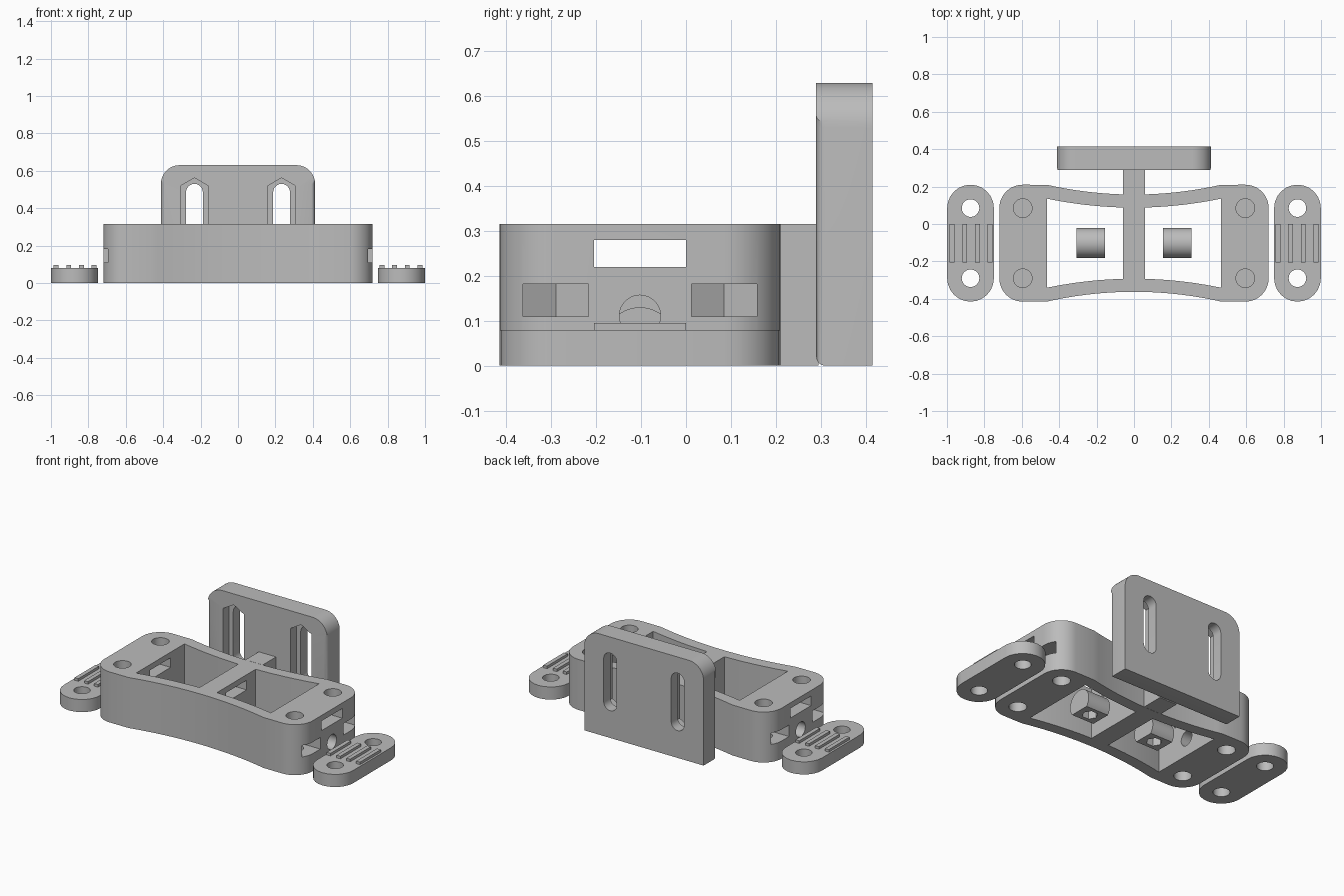
import bpy, bmesh
from math import sin, cos, pi, radians

if "Cube" in bpy.data.objects:
    bpy.data.objects.remove(bpy.data.objects["Cube"])

grey = bpy.data.materials.new("plain grey")
grey.use_nodes = True
grey.diffuse_color = (0.5, 0.5, 0.5, 1)
grey.node_tree.nodes["Principled BSDF"].inputs["Base Color"].default_value = (0.5, 0.5, 0.5, 1)

MID = -0.1025   # centre line of the body in y
HALF = 0.3125   # half depth of the body
TOP = 0.315
PLACE = {"x": lambda a, b, t: (t, a, b),
         "y": lambda a, b, t: (a, t, b),
         "z": lambda a, b, t: (a, b, t)}


def prism(name, points, axis, low, high):
    """Extrude a flat profile along an axis."""
    bm = bmesh.new()
    face = bm.faces.new([bm.verts.new(PLACE[axis](a, b, low)) for a, b in points])
    new = bmesh.ops.extrude_face_region(bm, geom=[face])["geom"]
    step = PLACE[axis](0, 0, high - low)
    bmesh.ops.translate(bm, vec=step, verts=[v for v in new if isinstance(v, bmesh.types.BMVert)])
    bmesh.ops.recalc_face_normals(bm, faces=bm.faces)
    mesh = bpy.data.meshes.new(name)
    bm.to_mesh(mesh)
    bm.free()
    mesh.materials.append(grey)
    ob = bpy.data.objects.new(name, mesh)
    bpy.context.collection.objects.link(ob)
    return ob


def arc(cx, cy, r, start, end, n=12):
    return [(cx + r * cos(radians(start + (end - start) * i / n)),
             cy + r * sin(radians(start + (end - start) * i / n))) for i in range(n + 1)]


def circle(cx, cy, r, n=32):
    return arc(cx, cy, r, 0, 360, n)[:-1]


def rect(a0, a1, b0, b1):
    return [(a0, b0), (a1, b0), (a1, b1), (a0, b1)]


def cut(ob, cutters):
    """Subtract the cutters, then discard them."""
    for c in cutters:
        mod = ob.modifiers.new("cut", "BOOLEAN")
        mod.operation, mod.solver, mod.object = "DIFFERENCE", "EXACT", c
    dg = bpy.context.evaluated_depsgraph_get()
    mesh = bpy.data.meshes.new_from_object(ob.evaluated_get(dg))
    ob.modifiers.clear()
    ob.data = mesh
    for c in cutters:
        bpy.data.objects.remove(c)


def smooth(ob):
    bpy.ops.object.select_all(action="DESELECT")
    ob.select_set(True)
    bpy.context.view_layer.objects.active = ob
    bpy.ops.object.shade_smooth_by_angle(angle=radians(25))


def waist(x, centre, rise=0.052):
    return centre + rise * (x / 0.465) ** 2


# Waisted body outline, mirrored in x and y
xs = [0.465 * i / 12 for i in range(13)]
quarter = [(x, waist(x, 0.26)) for x in xs] + arc(0.595, HALF - 0.125, 0.125, 90, 0)
half = quarter + [(x, -y) for x, y in reversed(quarter)]
outline = half + [(-x, y) for x, y in reversed(half)][1:-1]
body = prism("body", [(x, y + MID) for x, y in outline], "z", 0, TOP)

cutters = []
px = [0.06 + 0.405 * i / 10 for i in range(11)]
for s in (1, -1):
    # Open pocket beside the centre bar
    top = [(s * x, MID + waist(x, 0.19, 0.048)) for x in px]
    low = [(s * x, MID - waist(x, 0.19, 0.048)) for x in reversed(px)]
    cutters.append(prism("pocket_cut", top + low, "z", -0.1, 0.5))
    # Round hole through each end wall
    lo, hi = sorted((s * 0.4, s * 0.8))
    cutters.append(prism("end_hole_cut", circle(MID, 0.111, 0.046), "x", lo, hi))
    for y in (MID - 0.1875, MID + 0.1875):
        # Bolt holes above and below a side-loading nut slot
        bolt = circle(s * 0.595, y, 0.05)
        cutters.append(prism("bolt_top_cut", bolt, "z", 0.19, 0.5))
        cutters.append(prism("bolt_low_cut", bolt, "z", -0.1, 0.14))
        nut = [(s * 0.511, y), (s * 0.553, y - 0.073), (s * 0.8, y - 0.073),
               (s * 0.8, y + 0.073), (s * 0.553, y + 0.073)]
        cutters.append(prism("nut_slot_cut", nut, "z", 0.11, 0.182))
# Strap slot through the full length
cutters.append(prism("strap_cut", rect(-0.205, 0, 0.22, 0.28), "x", -1, 1))
cut(body, cutters)
smooth(body)

# Bar joining the body to the back plate
prism("plate_bar", rect(-0.06, 0.06, 0.159, 0.295), "z", 0, TOP)

# Upright back plate with rounded top corners
shape = ([(-0.412, 0), (0.412, 0)] + arc(0.312, 0.53, 0.1, 0, 90) + arc(-0.312, 0.53, 0.1, 90, 180))
plate = prism("back_plate", shape, "y", 0.29, 0.415)
bm = bmesh.new()
bm.from_mesh(plate.data)
front = [e for e in bm.edges if all(v.co.y < 0.3 and abs(v.co.x) > 0.411 for v in e.verts)]
bmesh.ops.bevel(bm, geom=front, offset=0.02, segments=4, profile=0.5, affect="EDGES")
bm.to_mesh(plate.data)
bm.free()
cutters = []
for s in (1, -1):
    c = s * 0.233
    slot = arc(c, 0.485, 0.045, 0, 180) + arc(c, 0.215, 0.045, 180, 360)
    cutters.append(prism("slot_cut", slot, "y", 0.2, 0.5))
    recess = [(c - 0.073, 0.18), (c, 0.138), (c + 0.073, 0.18),
              (c + 0.073, 0.52), (c, 0.562), (c - 0.073, 0.52)]
    cutters.append(prism("slot_recess_cut", recess, "y", 0.2, 0.35))
cut(plate, cutters)
smooth(plate)

for s, side in ((1, "left"), (-1, "right")):
    # End pad with two holes and four grip ribs
    c = s * 0.874
    pad = prism(side + "_pad", arc(c, MID + HALF - 0.125, 0.125, 0, 180)
                + arc(c, MID - HALF + 0.125, 0.125, 180, 360), "z", 0, 0.079)
    cut(pad, [prism("pad_hole_cut", circle(c, MID + d, 0.047), "z", -0.1, 0.2)
              for d in (-0.1875, 0.1875)])
    smooth(pad)
    for i in range(4):
        x = s * (0.769 + 0.068 * i)
        prism(f"{side}_rib_{i + 1}", rect(x - 0.013, x + 0.013, -0.205, 0), "z", 0.07, 0.095)

    # Barrel nut with a flat base and a hexagonal socket
    lo, hi = sorted((s * 0.155, s * 0.308))
    barrel = prism(side + "_barrel_nut", arc(MID, 0.05, 0.08, -38.7, 218.7, 32), "x", lo, hi)
    cut(barrel, [prism("hex_cut", circle(s * 0.2315, MID, 0.045, 6), "z", -0.1, 0.08)])
    smooth(barrel)
